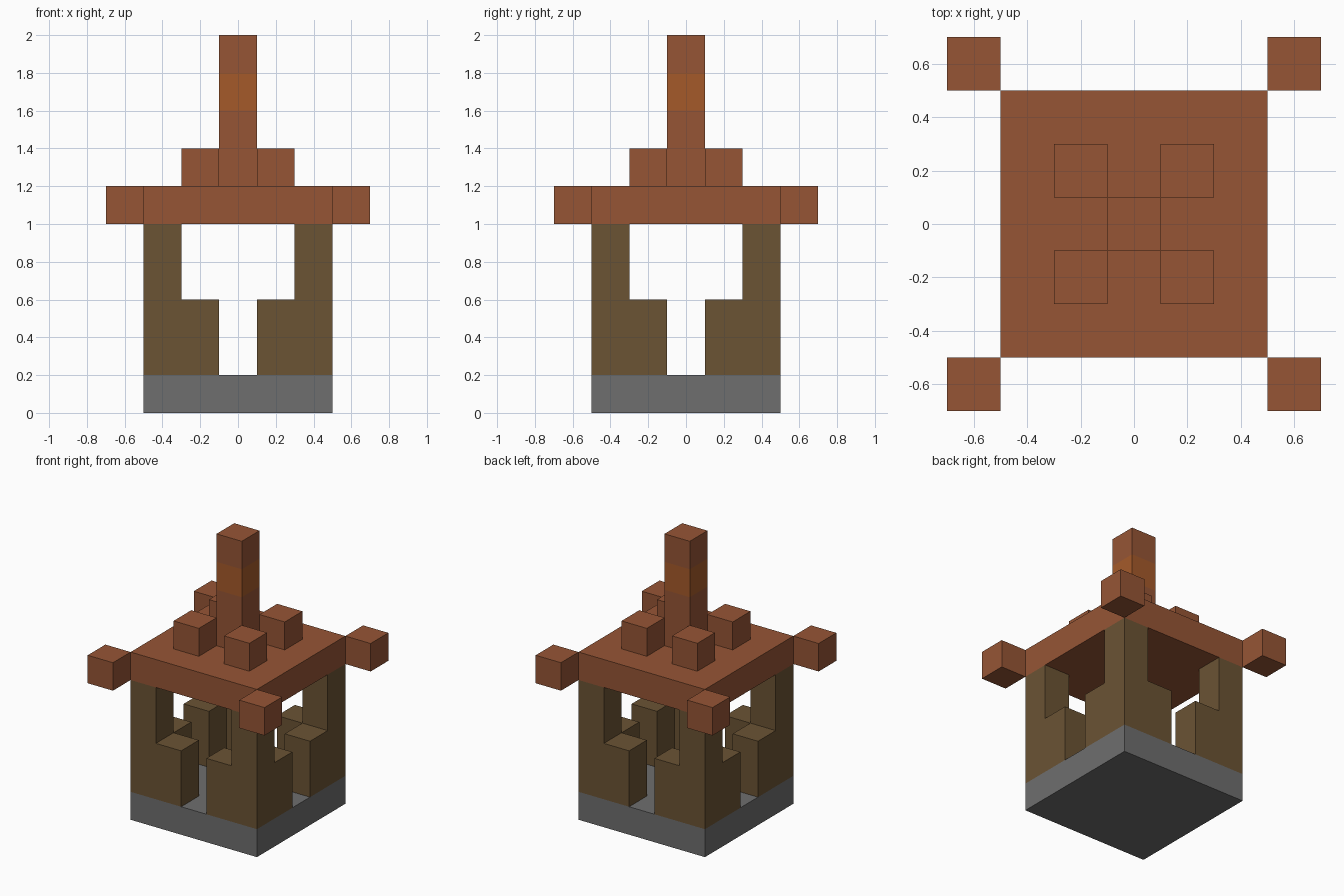
import bpy
import bmesh
from mathutils import Vector

default = bpy.data.objects.get("Cube")
if default:
    bpy.data.objects.remove(default, do_unlink=True)

U = 0.2  # block size


def material(name, rgb):
    m = bpy.data.materials.new(name)
    m.use_nodes = True
    m.diffuse_color = (*rgb, 1)
    bsdf = m.node_tree.nodes["Principled BSDF"]
    bsdf.inputs["Base Color"].default_value = (*rgb, 1)
    bsdf.inputs["Roughness"].default_value = 0.9
    return m


stone = material("grey stone", (0.156, 0.156, 0.156))
wood = material("brown wood", (0.147, 0.087, 0.034))
clay = material("red clay", (0.305, 0.091, 0.036))
amber = material("amber", (0.376, 0.102, 0.023))


def box(name, centre, size, mat, cuts=()):
    """Box given in blocks: centre x, y and bottom z; optional level cuts."""
    bm = bmesh.new()
    bmesh.ops.create_cube(bm, size=1)
    c = Vector(centre) + Vector((0, 0, size[2] / 2))
    for v in bm.verts:
        v.co = Vector([a * s for a, s in zip(v.co, size)]) + c
        v.co *= U
    for z in cuts:
        bmesh.ops.bisect_plane(bm, geom=bm.verts[:] + bm.edges[:] + bm.faces[:],
                               plane_co=(0, 0, z * U), plane_no=(0, 0, 1))
    mesh = bpy.data.meshes.new(name)
    bm.to_mesh(mesh)
    bm.free()
    mesh.materials.append(mat)
    ob = bpy.data.objects.new(name, mesh)
    bpy.context.collection.objects.link(ob)
    return ob


# Floor and roof slabs
box("base", (0, 0, 0), (5, 5, 1), stone)
box("roof", (0, 0, 5), (5, 5, 1), clay)

# Parts repeated at every corner
for sx, side in ((-1, "right"), (1, "left")):
    for sy, end in ((-1, "front"), (1, "back")):
        tag = f"{end}_{side}"
        box("post_" + tag, (2 * sx, 2 * sy, 1), (1, 1, 4), wood)
        box("low_wall_x_" + tag, (sx, 2 * sy, 1), (1, 1, 2), wood)
        box("low_wall_y_" + tag, (2 * sx, sy, 1), (1, 1, 2), wood)
        box("roof_corner_" + tag, (3 * sx, 3 * sy, 5), (1, 1, 1), clay)
        box("roof_block_" + tag, (sx, sy, 6), (1, 1, 1), clay)

# Spire with one amber band
spire = box("spire", (0, 0, 6), (1, 1, 4), clay, cuts=(8, 9))
spire.data.materials.append(amber)
for f in spire.data.polygons:
    f.material_index = int(8 * U < f.center.z < 9 * U)
